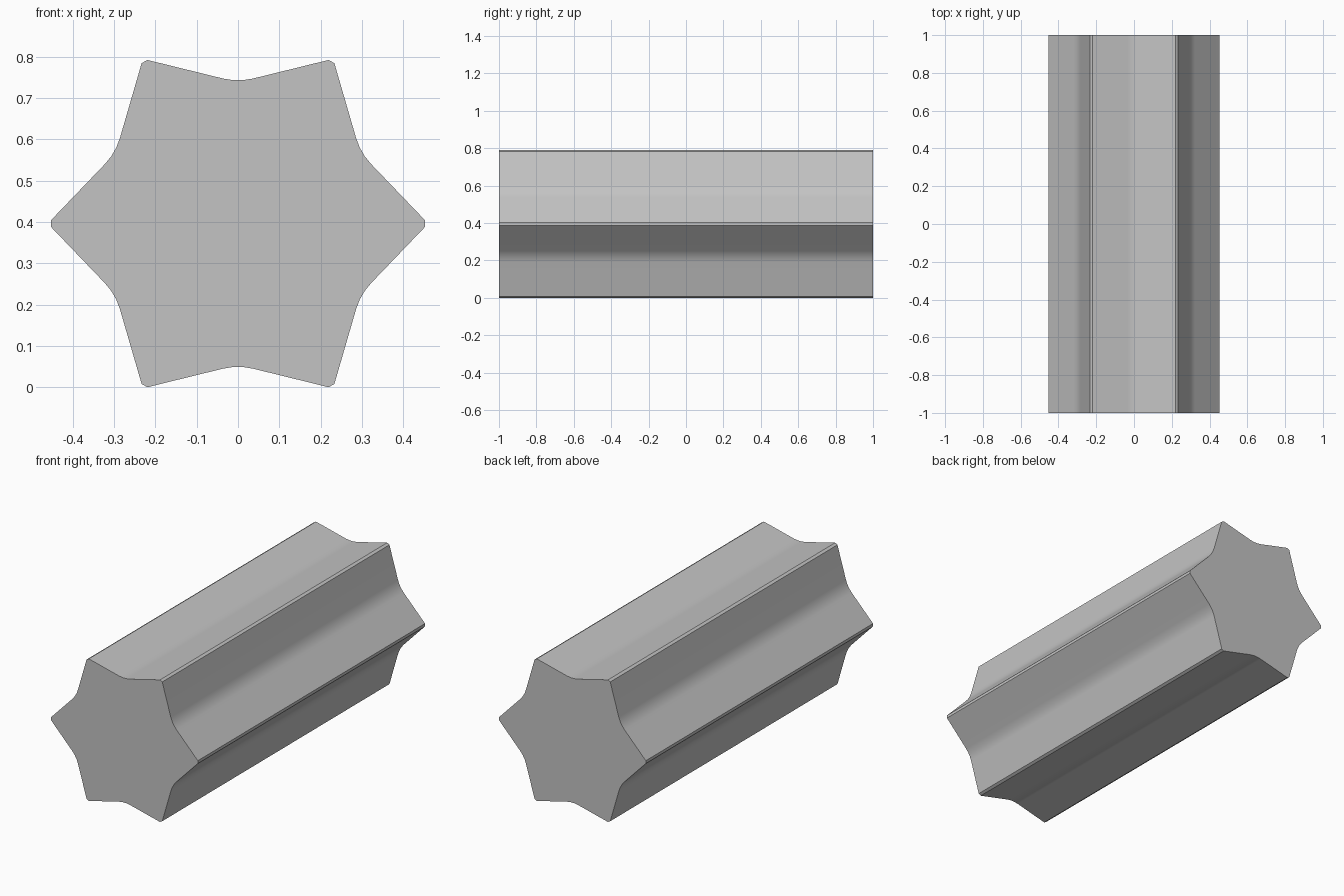
import bpy
import bmesh
from math import atan2, cos, sin, radians, tau
from mathutils import Matrix, Vector

if "Cube" in bpy.data.objects:
    bpy.data.objects.remove(bpy.data.objects["Cube"], do_unlink=True)

POINTS = 6
HALF_LENGTH = 1.0
CENTRE_Z = 0.396
TIP_RADIUS, TIP_HALF_WIDTH = 0.4525, 0.008
VALLEY_RADIUS = 0.342       # sharp valley before it is rounded
FILLET_REACH = 0.036        # sideways reach of the rounding
FILLET_STEPS = 3


def star_profile():
    """One tip facet and one rounded valley, repeated round the axis."""
    sector = tau / POINTS
    tip = [Vector((TIP_RADIUS, s * TIP_HALF_WIDTH)) for s in (-1, 1)]
    # Valley frame: u runs along the tangent, v outward
    end = Matrix.Rotation(-sector / 2, 2) @ tip[1]
    slope = atan2(end.x - VALLEY_RADIUS, -end.y)
    radius = FILLET_REACH / sin(slope)
    arc_centre = VALLEY_RADIUS + FILLET_REACH * sin(slope) / cos(slope) + radius * cos(slope)
    valley = []
    for i in range(FILLET_STEPS + 1):
        a = slope * (2 * i / FILLET_STEPS - 1)
        local = Vector((arc_centre - radius * cos(a), radius * sin(a)))
        valley.append(Matrix.Rotation(sector / 2, 2) @ local)
    return [Matrix.Rotation(k * sector, 2) @ p
            for k in range(POINTS) for p in tip + valley]


grey = bpy.data.materials.new("plain_grey")
grey.use_nodes = True
colour = (0.55, 0.55, 0.55, 1)
grey.diffuse_color = colour
grey.node_tree.nodes["Principled BSDF"].inputs["Base Color"].default_value = colour

# Star-shaped bar: profile extruded from front to back
bm = bmesh.new()
front = bm.faces.new([bm.verts.new((p.x, -HALF_LENGTH, p.y + CENTRE_Z))
                      for p in star_profile()])
extruded = bmesh.ops.extrude_face_region(bm, geom=[front], use_keep_orig=True)
back = [g for g in extruded["geom"] if isinstance(g, bmesh.types.BMVert)]
bmesh.ops.translate(bm, verts=back, vec=(0, 2 * HALF_LENGTH, 0))
bmesh.ops.recalc_face_normals(bm, faces=bm.faces)
mesh = bpy.data.meshes.new("star_bar")
bm.to_mesh(mesh)
bm.free()
mesh.materials.append(grey)

bar = bpy.data.objects.new("star_bar", mesh)
bpy.context.collection.objects.link(bar)
bpy.ops.object.select_all(action='DESELECT')
bar.select_set(True)
bpy.context.view_layer.objects.active = bar
bpy.ops.object.shade_smooth_by_angle(angle=radians(30))

# Flat flanks, with soft shading only in the valleys
weighted = bar.modifiers.new("flat_flanks", 'WEIGHTED_NORMAL')
weighted.keep_sharp = True
